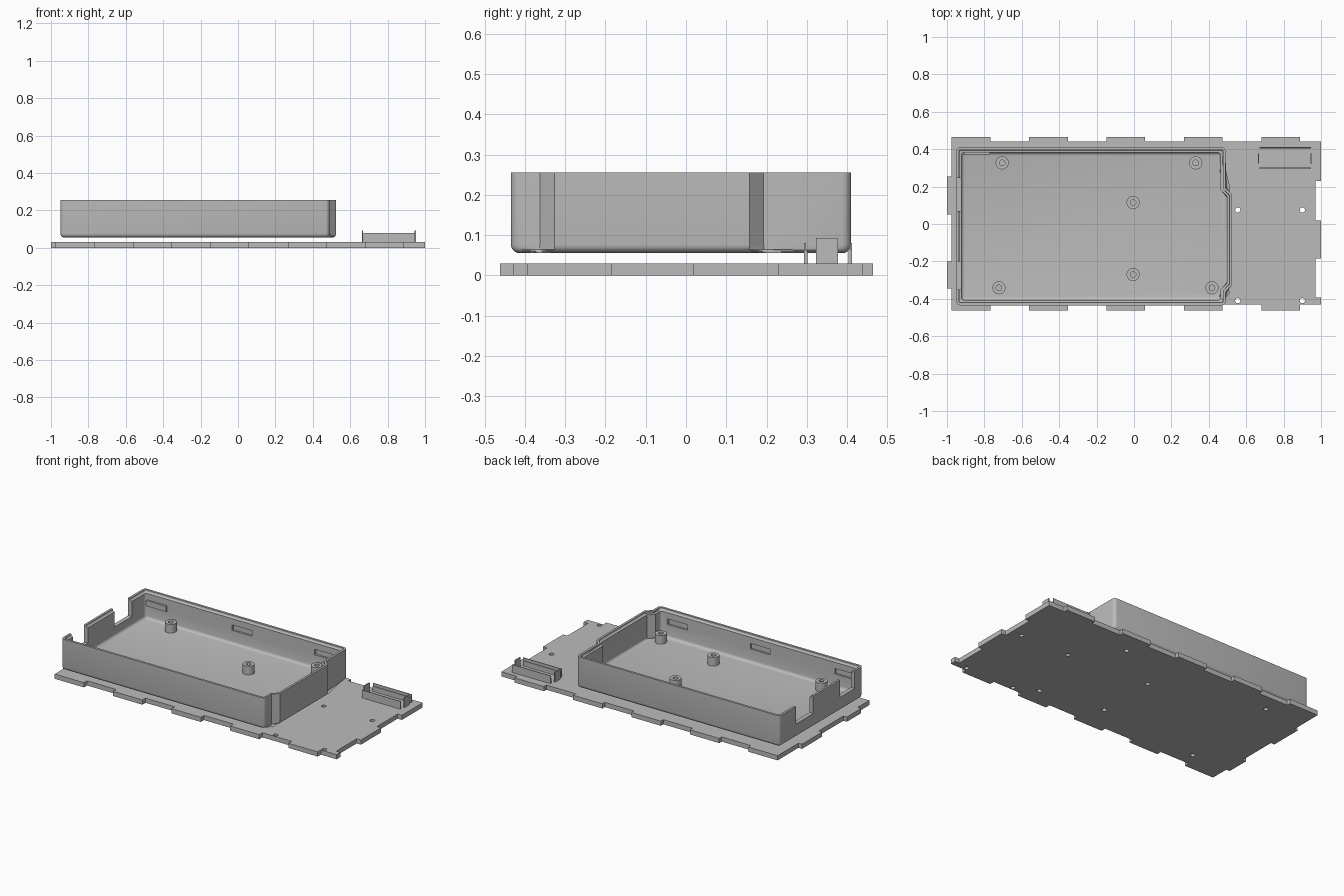
import bpy, bmesh, math
from mathutils import Matrix

if "Cube" in bpy.data.objects:
    bpy.data.objects.remove(bpy.data.objects["Cube"])

grey = bpy.data.materials.new("light_grey_plastic")
grey.use_nodes = True
grey.diffuse_color = (0.5, 0.5, 0.5, 1)
for node in grey.node_tree.nodes:
    if node.type == 'BSDF_PRINCIPLED':
        node.inputs["Base Color"].default_value = grey.diffuse_color


def finish(name, bm):
    bmesh.ops.recalc_face_normals(bm, faces=bm.faces)
    mesh = bpy.data.meshes.new(name)
    bm.to_mesh(mesh)
    bm.free()
    mesh.materials.append(grey)
    obj = bpy.data.objects.new(name, mesh)
    bpy.context.collection.objects.link(obj)
    return obj


def prism(name, outline, z0, z1, corner_count=0, radius=0.0):
    """Extrude an outline; optionally round its first corners and its bottom rim."""
    bm = bmesh.new()
    low = [bm.verts.new((x, y, z0)) for x, y in outline]
    high = [bm.verts.new((x, y, z1)) for x, y in outline]
    n = len(outline)
    bm.faces.new(low[::-1])
    bm.faces.new(high)
    for i in range(n):
        j = (i + 1) % n
        bm.faces.new((low[i], low[j], high[j], high[i]))
    if radius:
        edges = [bm.edges.get((low[i], high[i])) for i in range(corner_count)]
        edges += [bm.edges.get((low[i], low[(i + 1) % n])) for i in range(n)]
        bmesh.ops.bevel(bm, geom=edges, offset=radius, segments=5,
                        profile=0.5, affect='EDGES')
    return finish(name, bm)


def box(name, x0, x1, y0, y1, z0, z1):
    return prism(name, [(x0, y0), (x1, y0), (x1, y1), (x0, y1)], z0, z1)


def cylinder(name, x, y, r, z0, z1):
    bm = bmesh.new()
    bmesh.ops.create_cone(bm, cap_ends=True, segments=24, radius1=r, radius2=r,
                          depth=z1 - z0,
                          matrix=Matrix.Translation((x, y, (z0 + z1) / 2)))
    return finish(name, bm)


def cut(obj, cutters):
    """Subtract the cutters, bake the result and discard the cutters."""
    for c in cutters:
        c.hide_render = True
        mod = obj.modifiers.new("cut", 'BOOLEAN')
        mod.operation, mod.solver, mod.object = 'DIFFERENCE', 'EXACT', c
    deps = bpy.context.evaluated_depsgraph_get()
    mesh = bpy.data.meshes.new_from_object(obj.evaluated_get(deps))
    obj.modifiers.clear()
    obj.data = mesh
    for c in cutters:
        bpy.data.objects.remove(c)


def smooth(obj):
    obj.data.shade_smooth()
    obj.data.set_sharp_from_angle(angle=math.radians(30))


# Base plate with finger-joint tabs on all four edges
XL, XR, YF, YB = -0.975, 0.97, -0.43, 0.44
long_tabs = [(XL + 0.414 * k, XL + 0.414 * k + 0.207) for k in range(5)]
right_tabs = [(YF, -0.393), (-0.185, 0.02), (0.23, YB)]
left_tabs = [(-0.345, -0.2), (0.05, 0.255)]
outline = []
for a, b in long_tabs:
    outline += [(a, YF), (a, -0.462), (b, -0.462), (b, YF)]
for a, b in right_tabs:
    outline += [(XR, a), (1, a), (1, b), (XR, b)]
for a, b in reversed(long_tabs):
    outline += [(b, YB), (b, 0.465), (a, 0.465), (a, YB)]
for a, b in reversed(left_tabs):
    outline += [(XL, b), (-1, b), (-1, a), (XL, a)]
base_plate = prism("base_plate", outline, 0, 0.03)

bosses = [(-0.705, 0.327), (0.33, 0.327), (-0.005, 0.115),
          (-0.005, -0.27), (-0.722, -0.341), (0.417, -0.341)]
plate_holes = [(x, y) for x in (0.555, 0.9) for y in (-0.41, 0.075)]
cut(base_plate, [cylinder("hole_cutter", x, y, 0.014, -0.05, 0.08)
                 for x, y in bosses + plate_holes])
smooth(base_plate)


# Open tray: rounded shell with a bumped-out right wall
def tray_outline(inset):
    i, d = inset, inset * 0.41
    return [(-0.95 + i, 0.41 - i), (-0.95 + i, -0.435 + i),
            (0.49 - i, -0.435 + i), (0.49 - i, -0.363 + d),
            (0.525 - i, -0.327 + d), (0.525 - i, 0.158 - d),
            (0.49 - i, 0.193 - d), (0.49 - i, 0.41 - i)]


def tray_solid(name, inset, z0, z1, radius):
    pts = tray_outline(inset)
    return prism(name, [pts[-1]] + pts[:-1], z0, z1, 4, radius)


tray = tray_solid("tray", 0, 0.055, 0.255, 0.022)
cutters = [tray_solid("cavity_cutter", 0.027, 0.08, 0.3, 0.018),
           tray_solid("rim_step_cutter", 0.014, 0.24, 0.32, 0.008)]
# Notches in the left end wall
for a, b in [(-0.35, -0.2), (0.07, 0.245)]:
    cutters.append(box("notch_cutter", -1, -0.9, a, b, 0.142, 0.4))
# Clip pockets on the inner faces of the long walls
for x in (-0.84, -0.24, 0.345):
    for y in (-0.408, 0.383):
        cutters.append(box("pocket_cutter", x - 0.07, x + 0.07,
                           y - 0.012, y + 0.012, 0.165, 0.2))
cut(tray, cutters)
smooth(tray)

# Standoffs with blind screw holes
for x, y in bosses:
    standoff = cylinder("standoff", x, y, 0.035, 0.075, 0.135)
    cut(standoff, [cylinder("screw_cutter", x, y, 0.015, 0.085, 0.2)])
    smooth(standoff)

# Clip holder: two long hooked walls and two end tabs
for name, y, s in (("front", 0.293, 1), ("back", 0.412, -1)):
    box("holder_" + name + "_wall", 0.672, 0.945,
        *sorted((y, y + s * 0.005)), 0.03, 0.08)
    box("holder_" + name + "_lip", 0.672, 0.945,
        *sorted((y + s * 0.003, y + s * 0.009)), 0.03, 0.062)
for name, x in (("left", 0.945), ("right", 0.662)):
    box("holder_" + name + "_tab", x, x + 0.007, 0.323, 0.378, 0.03, 0.093)
